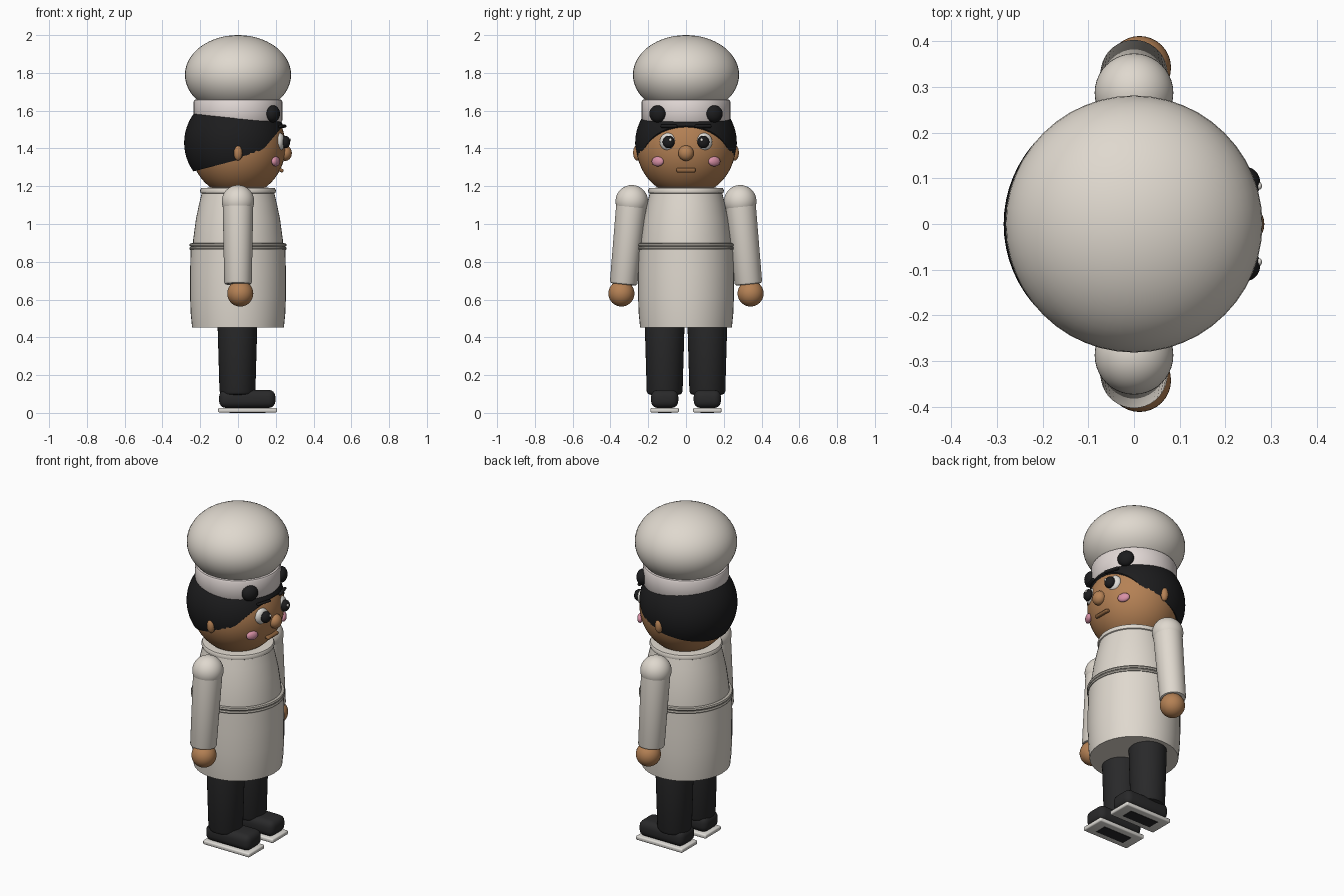
import bpy, bmesh, math
from mathutils import Vector, Matrix

if "Cube" in bpy.data.objects:
    bpy.data.objects.remove(bpy.data.objects["Cube"])


def material(name, rgb):
    m = bpy.data.materials.new(name)
    m.diffuse_color = (*rgb, 1)
    m.use_nodes = True
    m.node_tree.nodes["Principled BSDF"].inputs["Base Color"].default_value = m.diffuse_color
    return m


CREAM = material("cream cloth", (.74, .69, .62))
BAND = material("pale pink cloth", (.76, .69, .67))
BLACK = material("black", (.012, .012, .013))
CHARCOAL = material("charcoal", (.022, .022, .023))
SKIN = material("tan skin", (.46, .22, .09))
PINK = material("cheek pink", (.68, .28, .38))
BELT = material("grey beige", (.46, .43, .38))
BROWN = material("mouth brown", (.28, .13, .05))
WHITE = material("off white", (.74, .72, .68))


def finish(name, bm, mat, angle=40):
    bmesh.ops.recalc_face_normals(bm, faces=bm.faces)
    me = bpy.data.meshes.new(name)
    bm.to_mesh(me)
    bm.free()
    me.materials.append(mat)
    ob = bpy.data.objects.new(name, me)
    bpy.context.collection.objects.link(ob)
    bpy.ops.object.select_all(action='DESELECT')
    bpy.context.view_layer.objects.active = ob
    ob.select_set(True)
    bpy.ops.object.shade_smooth_by_angle(angle=math.radians(angle))
    return ob


def ball_mesh(centre, radii, seg=40, rings=24, yaw=0, pitch=0):
    bm = bmesh.new()
    bmesh.ops.create_uvsphere(bm, u_segments=seg, v_segments=rings, radius=1)
    m = (Matrix.Translation(centre) @ Matrix.Rotation(yaw, 4, 'Z')
         @ Matrix.Rotation(pitch, 4, 'Y') @ Matrix.Diagonal((*radii, 1)))
    bmesh.ops.transform(bm, matrix=m, verts=bm.verts)
    return bm


def ball(name, centre, radii, mat, **kw):
    return finish(name, ball_mesh(centre, radii, **kw), mat)


def lathe(name, profile, mat, base=(0, 0, 0), axis=(0, 0, 1), seg=48):
    """Spin (radius, height) points around an axis, closing both ends."""
    bm = bmesh.new()
    rot = Vector((0, 0, 1)).rotation_difference(Vector(axis)).to_matrix()
    loops = []
    for r, h in profile:
        loops.append([bm.verts.new(rot @ Vector((
            r * math.cos(2 * math.pi * i / seg), r * math.sin(2 * math.pi * i / seg), h))
            + Vector(base)) for i in range(seg)])
    for a, b in zip(loops, loops[1:]):
        for i in range(seg):
            j = (i + 1) % seg
            bm.faces.new((a[i], a[j], b[j], b[i]))
    bm.faces.new(loops[0])
    bm.faces.new(loops[-1])
    return finish(name, bm, mat)


def box(name, lo, hi, mat, bevel=0, segments=4, yaw=0, pitch=0):
    lo, hi = Vector(lo), Vector(hi)
    bm = bmesh.new()
    bmesh.ops.create_cube(bm, size=1)
    bmesh.ops.scale(bm, vec=hi - lo, verts=bm.verts)
    if bevel:
        bmesh.ops.bevel(bm, geom=bm.edges[:], offset=bevel, segments=segments,
                        profile=.5, affect='EDGES')
    m = (Matrix.Translation((lo + hi) / 2) @ Matrix.Rotation(yaw, 4, 'Z')
         @ Matrix.Rotation(pitch, 4, 'Y'))
    bmesh.ops.transform(bm, matrix=m, verts=bm.verts)
    return finish(name, bm, mat)


# Hat
ball("hat_puff", (0, 0, 1.79), (.281, .281, .21), CREAM, seg=48, rings=28)
lathe("hat_band", [(.215, 1.535), (.228, 1.538), (.235, 1.548), (.235, 1.648),
                   (.23, 1.657), (.215, 1.661)], BAND)

# Head
ball("head", (0, 0, 1.41), (.252, .262, .265), SKIN, seg=48, rings=32)

# Hair: shell cut by planes along the nape and the forehead
bm = ball_mesh((-.015, 0, 1.43), (.27, .269, .264), seg=64, rings=40)
for point, slope in (((-.23, 0, 1.28), .26), ((.1, 0, 1.375), .7), ((.18, 0, 1.45), 1.2)):
    cut = bmesh.ops.bisect_plane(bm, geom=bm.verts[:] + bm.edges[:] + bm.faces[:],
                                 plane_co=point, plane_no=(slope, 0, -1), clear_outer=True)
    edges = [e for e in cut["geom_cut"] if isinstance(e, bmesh.types.BMEdge)]
    bmesh.ops.edgeloop_fill(bm, edges=edges)
finish("hair", bm, BLACK, 30)

# Face
ball("nose", (.25, 0, 1.375), (.035, .041, .041), SKIN, seg=24, rings=16)
box("mouth", (.205, -.05, 1.277), (.242, .05, 1.296), BROWN, bevel=.008, pitch=.4)

# Coat, belt and skirt
lathe("coat_collar", [(.17, 1.15), (.198, 1.165), (.201, 1.178), (.195, 1.19), (.16, 1.192)], CREAM)
lathe("coat_top", [(.24, .86), (.237, .92), (.222, 1.03), (.205, 1.11), (.19, 1.172)], CREAM)
lathe("coat_skirt", [(.243, .453), (.25, .52), (.254, .62), (.254, .74), (.25, .875)], CREAM)
for n, z in (("lower", .871), ("upper", .889)):
    lathe("belt_" + n, [(.24, z - .01), (.254, z - .008), (.258, z), (.254, z + .008),
                        (.24, z + .01)], BELT)

for side, s in (("right", -1), ("left", 1)):
    # Facial features
    ball(side + "_eye", (.222, s * .094, 1.435), (.026, .046, .047), WHITE, seg=28, rings=18, yaw=s * .2)
    ball(side + "_pupil", (.251, s * .092, 1.434), (.025, .032, .033), BLACK, seg=24, rings=16, yaw=s * .2)
    ball(side + "_eye_glint", (.274, s * .083, 1.445), (.006, .008, .008), WHITE, seg=12, rings=8)
    box(side + "_eyebrow", (.225, s * .09 - .045, 1.51), (.245, s * .09 + .045, 1.525),
        BLACK, bevel=.006, yaw=s * .3, pitch=-.4)
    ball(side + "_cheek", (.2, s * .15, 1.331), (.017, .035, .026), PINK, seg=24, rings=16, yaw=s * .5)
    ball(side + "_ear", (0, s * .258, 1.377), (.023, .022, .041), SKIN, seg=24, rings=16)
    # Black buttons on the hat band
    ball(side + "_hat_button", (.185, s * .15, 1.583), (.034, .047, .045), BLACK, seg=28, rings=18, yaw=s * .5)

    # Arm
    top, end = Vector((0, s * .287, 1.12)), Vector((0, s * .331, .68))
    length = (end - top).length
    ball(side + "_shoulder", top, (.086, .086, .086), CREAM)
    lathe(side + "_sleeve", [(.081, 0), (.073, length - .012), (.069, length - .003), (.06, length)],
          CREAM, base=top, axis=end - top, seg=40)
    ball(side + "_hand", (.012, s * .342, .632), (.069, .069, .069), SKIN, seg=32, rings=20)

    # Leg and shoe
    y = s * .113
    lathe(side + "_trouser_leg", [(.07, .095), (.088, .1), (.095, .115), (.105, .46)],
          CHARCOAL, base=(-.003, y, 0), seg=40)
    box(side + "_shoe", (-.1, y - .072, .026), (.198, y + .072, .122), CHARCOAL, bevel=.036)
    box(side + "_sole", (-.105, y - .075, .002), (.206, y + .075, .027), WHITE, bevel=.008, segments=3)
    box(side + "_sole_inset", (-.045, y - .036, 0), (.145, y + .036, .006), CHARCOAL)
